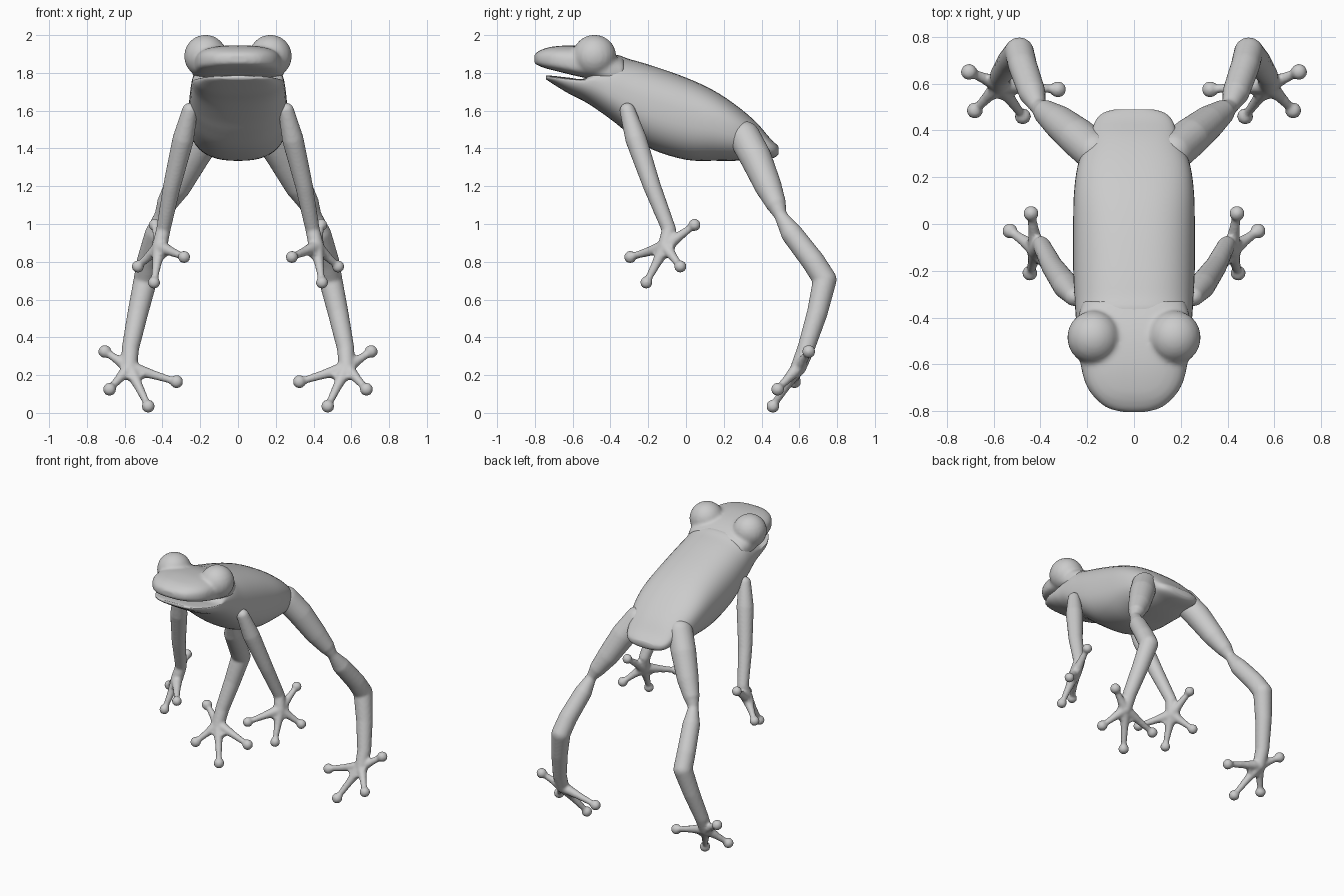
import bpy, bmesh, math
from mathutils import Vector, Matrix

if "Cube" in bpy.data.objects:
    bpy.data.objects.remove(bpy.data.objects["Cube"])


def finish(name, bm, voxel=None, smooth=4, mirror=False):
    bmesh.ops.recalc_face_normals(bm, faces=bm.faces)
    for f in bm.faces:
        f.smooth = True
    me = bpy.data.meshes.new(name)
    bm.to_mesh(me)
    bm.free()
    ob = bpy.data.objects.new(name, me)
    bpy.context.collection.objects.link(ob)
    if voxel:  # fuse overlapping pieces into one soft skin
        r = ob.modifiers.new("fuse", 'REMESH')
        r.mode = 'VOXEL'
        r.voxel_size = voxel
        r.use_smooth_shade = True
        s = ob.modifiers.new("soften", 'SMOOTH')
        s.factor = 0.5
        s.iterations = smooth
    if mirror:
        m = ob.modifiers.new("mirror", 'MIRROR')
        m.use_mirror_merge = False
    return ob


def spline(rows, steps=4):
    # Catmull-Rom resampling of the section table
    out = []
    n = len(rows)
    for i in range(n - 1):
        p = [rows[max(i - 1, 0)], rows[i], rows[i + 1], rows[min(i + 2, n - 1)]]
        for k in range(steps):
            t = k / steps
            out.append([0.5 * (2 * b + (c - a) * t + (2 * a - 5 * b + 4 * c - d) * t * t
                               + (3 * b - a - 3 * c + d) * t ** 3) for a, b, c, d in zip(*p)])
    out.append(list(rows[-1]))
    return out


def loft(bm, rows, n_top, n_bot, sides=48):
    # rows: y, half width, bottom z, widest z, top z
    rings = []
    for y, w, zb, zm, zt in spline(rows):
        ring = []
        for k in range(sides):
            a = 2 * math.pi * k / sides
            c, s = math.cos(a), math.sin(a)
            e = 2 / (n_top if s > 0 else n_bot)
            x = math.copysign(abs(c) ** e, c) * w
            h = abs(s) ** e
            z = zm + (zt - zm) * h if s > 0 else zm - (zm - zb) * h
            ring.append(bm.verts.new((x, y, z)))
        rings.append(ring)
    for r0, r1 in zip(rings, rings[1:]):
        for k in range(sides):
            j = (k + 1) % sides
            bm.faces.new((r0[k], r0[j], r1[j], r1[k]))
    bm.faces.new(rings[0])
    bm.faces.new(rings[-1])


def ball(bm, p, r, scale=(1, 1, 1)):
    bmesh.ops.create_uvsphere(bm, u_segments=20, v_segments=12, radius=r,
                              matrix=Matrix.Translation(p) @ Matrix.Diagonal((*scale, 1)))


def chain(bm, pts):
    # tapered segments with round joints, pts: x, y, z, radius
    for p in pts:
        ball(bm, Vector(p[:3]), p[3])
    for p, q in zip(pts, pts[1:]):
        a, b = Vector(p[:3]), Vector(q[:3])
        d = b - a
        m = Matrix.Translation((a + b) / 2) @ d.to_track_quat('Z', 'Y').to_matrix().to_4x4()
        bmesh.ops.create_cone(bm, cap_ends=True, segments=20, radius1=p[3],
                              radius2=q[3], depth=d.length, matrix=m)


def webbed(bm, palm, tips, pad):
    # fingers with round pads, joined by a thin web
    c = Vector(palm)
    tips = [Vector(t) for t in tips]
    nrm = (tips[0] - c).cross(tips[2] - c).normalized() * 0.02
    for t in tips:
        m, e = c.lerp(t, 0.5), c.lerp(t, 0.85)
        chain(bm, [(*c, 0.038), (*m, 0.024), (*e, 0.019), (*t, 0.019)])
        ball(bm, t, pad)
    hull = []
    for q in [c] + [c.lerp(t, 0.4) for t in tips]:
        hull += [bm.verts.new(q + nrm), bm.verts.new(q - nrm)]
    bmesh.ops.convex_hull(bm, input=hull)


# torso with lower jaw
bm = bmesh.new()
loft(bm, [(-.74, .09, 1.765, 1.775, 1.785), (-.71, .165, 1.745, 1.775, 1.785),
          (-.62, .22, 1.69, 1.765, 1.775), (-.54, .238, 1.65, 1.76, 1.77),
          (-.47, .243, 1.605, 1.75, 1.83), (-.38, .25, 1.54, 1.70, 1.893),
          (-.30, .255, 1.475, 1.66, 1.873), (-.18, .26, 1.395, 1.61, 1.838),
          (0, .26, 1.34, 1.56, 1.775), (.15, .255, 1.335, 1.53, 1.705),
          (.27, .235, 1.335, 1.49, 1.625), (.37, .19, 1.34, 1.45, 1.54),
          (.44, .165, 1.345, 1.41, 1.46), (.475, .13, 1.355, 1.395, 1.425),
          (.49, .08, 1.37, 1.39, 1.41)], 2.5, 2.4)
finish("torso_and_lower_jaw", bm)

# upper head and bulging eyes
bm = bmesh.new()
loft(bm, [(-.803, .05, 1.85, 1.872, 1.895), (-.785, .115, 1.84, 1.87, 1.912),
          (-.74, .17, 1.823, 1.865, 1.932), (-.68, .208, 1.808, 1.86, 1.942),
          (-.60, .228, 1.788, 1.85, 1.945), (-.50, .243, 1.765, 1.84, 1.935),
          (-.42, .243, 1.74, 1.82, 1.915), (-.33, .22, 1.70, 1.78, 1.88)], 2.8, 3.5)
for s in (-1, 1):
    ball(bm, (s * .172, -.485, 1.888), .114, (1, 1.02, 1))
finish("upper_head_and_eyes", bm, 0.011, 6)

# front legs with hands
bm = bmesh.new()
palm = (.415, -.11, .88)
chain(bm, [(.255, -.31, 1.6, .042), (.29, -.265, 1.45, .057), (.35, -.18, 1.2, .047),
           (.395, -.09, .97, .038), (*palm, .04)])
webbed(bm, palm, [(.44, .045, .995), (.53, -.03, .775), (.445, -.21, .69), (.285, -.295, .825)], .033)
finish("front_legs", bm, 0.009, 4, True)

# hind legs: thigh, shin, ankle and foot
bm = bmesh.new()
palm = (.575, .595, .24)
chain(bm, [(.17, .31, 1.46, .085), (.24, .37, 1.35, .084), (.32, .435, 1.2, .072),
           (.375, .475, 1.11, .055), (.41, .50, 1.045, .034), (.435, .56, .95, .058),
           (.475, .675, .8, .062), (.49, .735, .705, .063), (.53, .695, .53, .055),
           (.57, .635, .34, .046), (*palm, .042)])
webbed(bm, palm, [(.705, .65, .325), (.68, .485, .125), (.475, .46, .035), (.325, .575, .165)], .035)
finish("hind_legs", bm, 0.009, 4, True)
